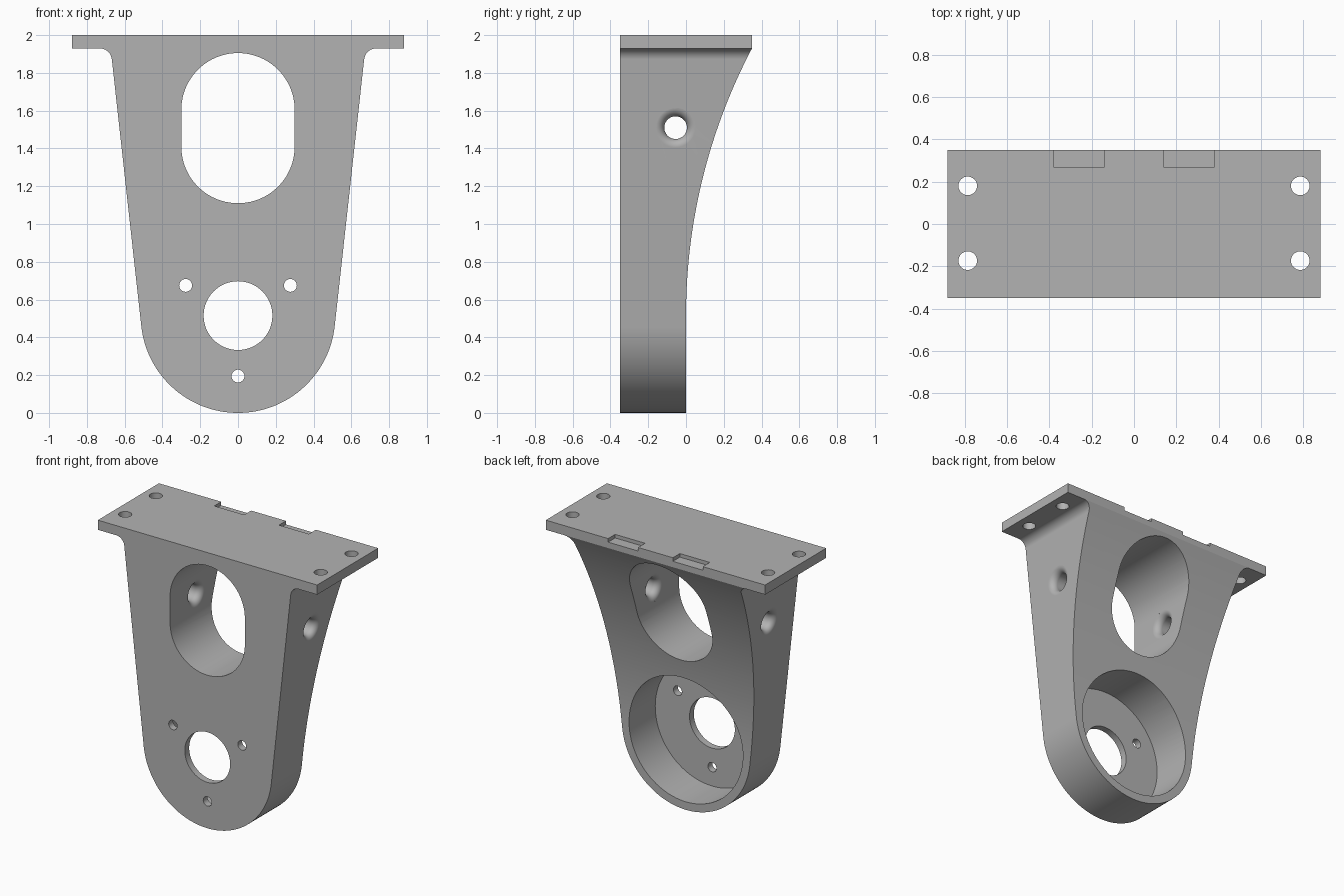
import bpy, bmesh
from math import sin, cos, tan, radians, sqrt

if "Cube" in bpy.data.objects:
    bpy.data.objects.remove(bpy.data.objects["Cube"])

grey = bpy.data.materials.new("bracket grey")
grey.use_nodes = True
colour = (0.45, 0.45, 0.45, 1)
grey.diffuse_color = colour
grey.node_tree.nodes["Principled BSDF"].inputs["Base Color"].default_value = colour


def arc(cx, cy, r, a0, a1, n):
    """Points along an arc, angles in degrees, both ends included."""
    angles = [radians(a0 + (a1 - a0) * i / n) for i in range(n + 1)]
    return [(cx + r * cos(a), cy + r * sin(a)) for a in angles]


def circle(cx, cy, r, n=48):
    return arc(cx, cy, r, 0, 360, n)[:-1]


def finish(name, bm):
    bmesh.ops.recalc_face_normals(bm, faces=bm.faces)
    mesh = bpy.data.meshes.new(name)
    bm.to_mesh(mesh)
    bm.free()
    mesh.materials.append(grey)
    obj = bpy.data.objects.new(name, mesh)
    bpy.context.collection.objects.link(obj)
    return obj


def loft(name, rings):
    """Closed solid through a list of matching rings."""
    bm = bmesh.new()
    rings = [[bm.verts.new(p) for p in ring] for ring in rings]
    for a, b in zip(rings, rings[1:]):
        for i in range(len(a)):
            j = (i + 1) % len(a)
            bm.faces.new((a[i], a[j], b[j], b[i]))
    bm.faces.new(rings[0])
    bm.faces.new(rings[-1])
    return finish(name, bm)


def prism(name, points, axis, start, end):
    place = {"x": lambda p, d: (d, p[0], p[1]),
             "y": lambda p, d: (p[0], d, p[1]),
             "z": lambda p, d: (p[0], p[1], d)}[axis]
    return loft(name, [[place(p, d) for p in points] for d in (start, end)])


# Front outline: round foot, tapering sides, filleted top flange
taper = radians(6.3)
foot_r, flange_z, fillet = 0.515, 1.93, 0.065
offset = foot_r * (1 - sin(taper))


def side_x(z, out=0):
    return (offset + out + sin(taper) * z) / cos(taper)


fillet_z = flange_z - fillet
half = arc(0, foot_r, foot_r, -90, -6.3, 40)
half += arc(side_x(fillet_z, fillet), fillet_z, fillet, 173.7, 90, 10)
half += [(0.88, flange_z), (0.88, 2)]
outline = half + [(-x, z) for x, z in reversed(half[1:])]
bracket = prism("motor_bracket", outline, "y", -0.35, 0.35)

cutters = []


def cut(points, axis, start, end):
    cutters.append(prism("cutter", points, axis, start, end))


# Hollow curved back, meeting the flange at its rear edge
R = 3.04
back = [(0, -0.1)]
for i in range(41):
    z = foot_r + (1.46 * i / 40)
    back.append((R - sqrt(R * R - (z - foot_r) ** 2), z))
back += [(0.6, back[-1][1]), (0.6, -0.1)]
cut(back, "x", -1, 1)

# Round recess in the back, shaft hole and three screw holes
cut(circle(0, foot_r, 0.457, 80), "y", -0.30, 0.5)
cut(circle(0, foot_r, 0.182, 64), "y", -0.5, -0.2)
for a in (30, 150, 270):
    cut(circle(0.32 * cos(radians(a)), foot_r + 0.32 * sin(radians(a)), 0.034, 32),
        "y", -0.5, -0.2)

# Large slotted window
cut(arc(0, 1.605, 0.3, 0, 180, 40) + arc(0, 1.41, 0.3, 180, 360, 40), "y", -0.5, 0.5)

# Flange bolt holes and shallow rear notches
for s in (-1, 1):
    for y in (-0.173, 0.18):
        cut(circle(s * 0.785, y, 0.044, 32), "z", 1.8, 2.1)
    cut([(s * 0.14, 0.27), (s * 0.38, 0.27), (s * 0.38, 0.5), (s * 0.14, 0.5)],
        "z", 1.974, 2.1)

# Cable holes through both side walls, with rounded mouths
hole_y, hole_z, hole_r, mouth = -0.055, 1.51, 0.06, 0.045
wall = side_x(hole_z)
flare = arc(0, hole_r + mouth, mouth, 180, 270, 8)
inner = [(0.3 + mouth + d, r) for d, r in flare]
outer = [(wall - mouth - d, r) for d, r in reversed(flare)]
profile = [(0.25, hole_r + mouth)] + inner + outer + [(wall + 0.05, hole_r + mouth)]
for s in (-1, 1):
    rings = []
    for x, r in profile:
        lean = tan(taper) if x > 0.47 else 0
        rings.append([(s * (x + lean * (z - hole_z)), y, z)
                      for y, z in circle(hole_y, hole_z, r)])
    cutters.append(loft("cutter", rings))

# Apply all the cuts
bpy.ops.object.select_all(action="DESELECT")
bpy.context.view_layer.objects.active = bracket
bracket.select_set(True)
for c in cutters:
    c.hide_render = True
    mod = bracket.modifiers.new("cut", "BOOLEAN")
    mod.operation = "DIFFERENCE"
    mod.solver = "EXACT"
    mod.object = c
    bpy.ops.object.modifier_apply(modifier=mod.name)
    bpy.data.objects.remove(c)

# Smooth curved walls, keep crisp edges and flat faces
bpy.ops.object.shade_smooth_by_angle(angle=radians(25))
weighted = bracket.modifiers.new("flat faces", "WEIGHTED_NORMAL")
weighted.keep_sharp = True
